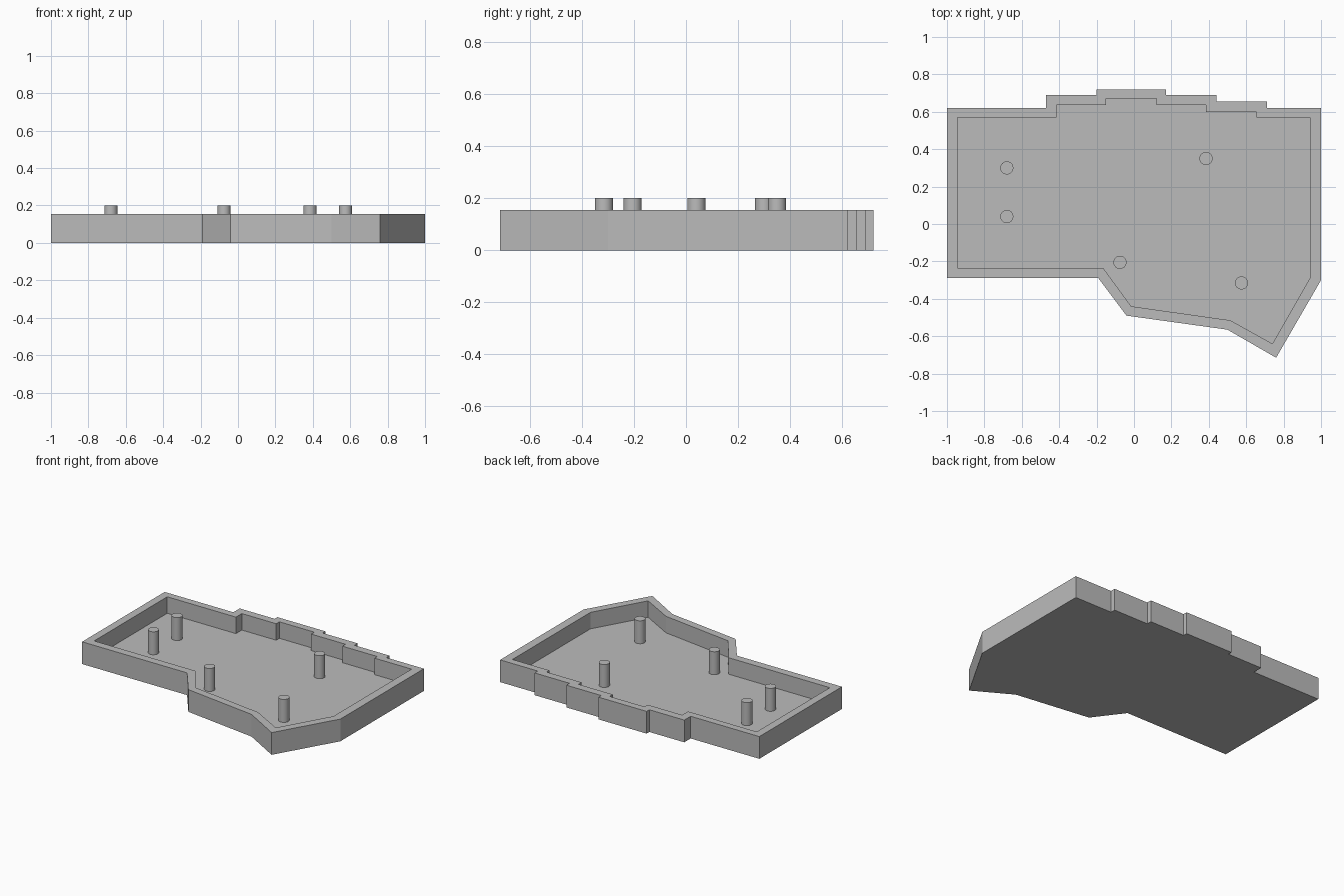
import bpy
import bmesh

cube = bpy.data.objects.get("Cube")
if cube:
    bpy.data.objects.remove(cube, do_unlink=True)

FLOOR_Z, RIM_Z, POST_Z = 0.04, 0.155, 0.20
POST_RADIUS = 0.035

grey = bpy.data.materials.new("plain grey")
grey.use_nodes = True
colour = (0.5, 0.5, 0.5, 1)
grey.diffuse_color = colour
grey.node_tree.nodes["Principled BSDF"].inputs["Base Color"].default_value = colour

# Outer and inner wall outlines, counter-clockwise with matching corners
outer = [(-1, 0.62), (-1, -0.29), (-0.19, -0.29), (-0.04, -0.49),
         (0.50, -0.565), (0.76, -0.715), (1, -0.30), (1, 0.62),
         (0.71, 0.62), (0.71, 0.655), (0.44, 0.655), (0.44, 0.69),
         (0.17, 0.69), (0.17, 0.72), (-0.20, 0.72), (-0.20, 0.69),
         (-0.47, 0.69), (-0.47, 0.62)]
inner = [(-0.945, 0.57), (-0.945, -0.235), (-0.165, -0.235), (-0.015, -0.44),
         (0.515, -0.515), (0.74, -0.64), (0.94, -0.29), (0.94, 0.57),
         (0.655, 0.57), (0.655, 0.60), (0.385, 0.60), (0.385, 0.635),
         (0.12, 0.635), (0.12, 0.67), (-0.15, 0.67), (-0.15, 0.635),
         (-0.415, 0.635), (-0.415, 0.57)]


def finish(name, bm):
    mesh = bpy.data.meshes.new(name)
    bm.to_mesh(mesh)
    bm.free()
    mesh.materials.append(grey)
    obj = bpy.data.objects.new(name, mesh)
    bpy.context.collection.objects.link(obj)
    return obj


# Open tray: loops run up the outside, across the rim and down to the floor
bm = bmesh.new()
loops = [[bm.verts.new((x, y, z)) for x, y in outline]
         for outline, z in ((outer, 0), (outer, RIM_Z), (inner, RIM_Z), (inner, FLOOR_Z))]
for low, high in zip(loops, loops[1:]):
    for i in range(len(low)):
        j = (i + 1) % len(low)
        bm.faces.new((low[i], low[j], high[j], high[i]))
bm.faces.new(loops[0][::-1])
bm.faces.new(loops[-1])
finish("tray", bm)

# Round support posts standing on the tray floor
posts = {"back_right": (-0.68, 0.30), "middle_right": (-0.68, 0.04),
         "front_middle": (-0.075, -0.205), "back_left": (0.385, 0.35),
         "front_left": (0.575, -0.315)}
for place, (x, y) in posts.items():
    bm = bmesh.new()
    bmesh.ops.create_cone(bm, cap_ends=True, segments=32, radius1=POST_RADIUS,
                          radius2=POST_RADIUS, depth=POST_Z - FLOOR_Z)
    bmesh.ops.translate(bm, verts=bm.verts, vec=(x, y, (POST_Z + FLOOR_Z) / 2))
    # Smooth sides, flat caps with sharp rims
    for face in bm.faces:
        face.smooth = len(face.verts) == 4
    for edge in bm.edges:
        edge.smooth = all(f.smooth for f in edge.link_faces)
    finish(place + "_post", bm)
